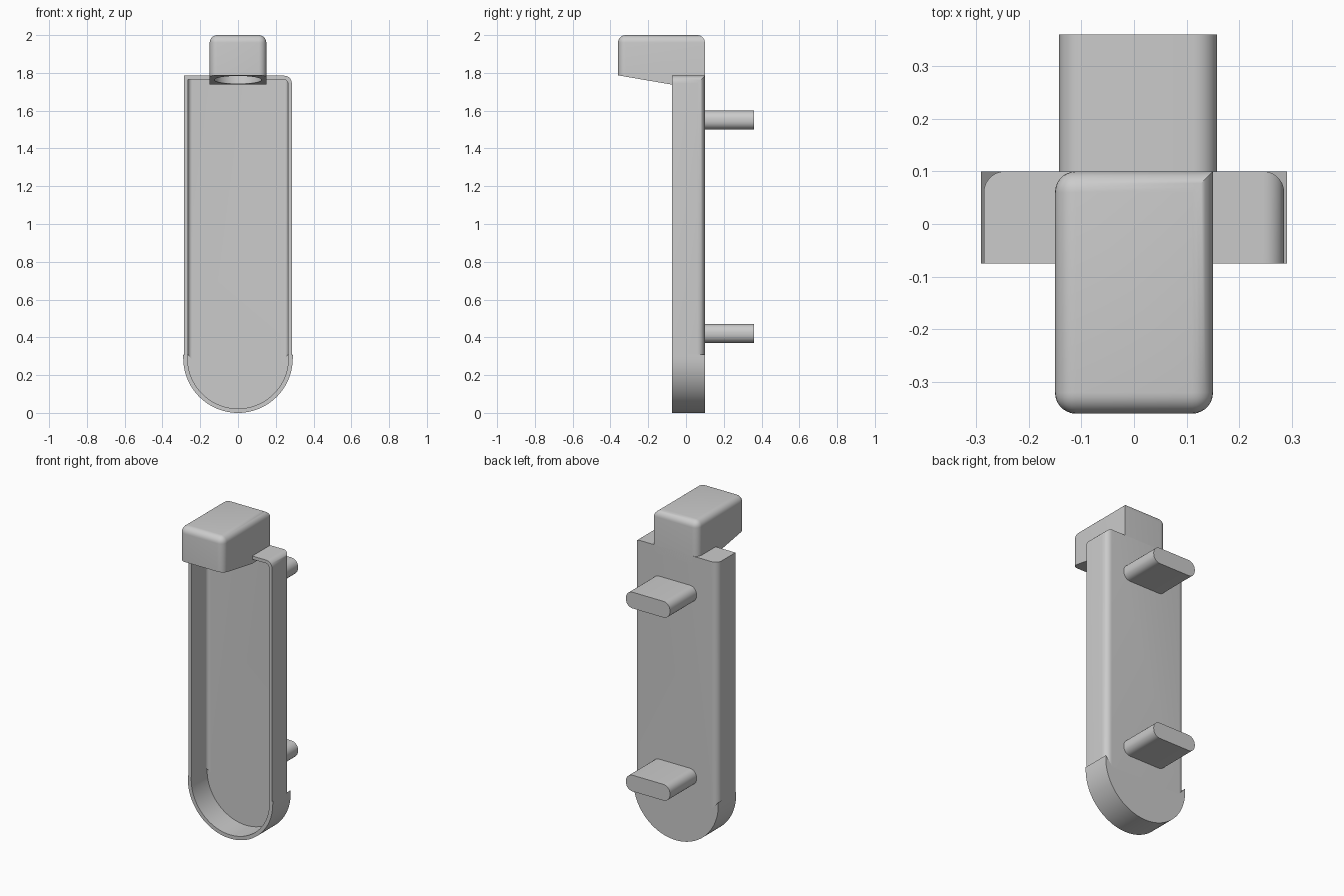
import bpy, bmesh, math

old = bpy.data.objects.get("Cube")
if old:
    bpy.data.objects.remove(old, do_unlink=True)

grey = bpy.data.materials.new("plain grey")
grey.use_nodes = True
GREY = (0.6, 0.6, 0.6, 1)
grey.diffuse_color = GREY
grey.node_tree.nodes["Principled BSDF"].inputs["Base Color"].default_value = GREY


def prism(name, points, axis, lo, hi, radius=0, rounded=None):
    """Extrude a profile along x or y and round the edges picked by a rule."""
    bm = bmesh.new()
    place = (lambda a, b: (lo, a, b)) if axis == "x" else (lambda a, b: (a, lo, b))
    face = bm.faces.new([bm.verts.new(place(a, b)) for a, b in points])
    out = bmesh.ops.extrude_face_region(bm, geom=[face])
    step = (hi - lo, 0, 0) if axis == "x" else (0, hi - lo, 0)
    moved = [v for v in out["geom"] if isinstance(v, bmesh.types.BMVert)]
    bmesh.ops.translate(bm, verts=moved, vec=step)
    if rounded:
        picked = [e for e in bm.edges
                  if rounded((e.verts[0].co + e.verts[1].co) / 2,
                             (e.verts[1].co - e.verts[0].co).normalized())]
        bmesh.ops.bevel(bm, geom=picked, offset=radius, segments=7,
                        profile=0.5, affect="EDGES", clamp_overlap=True)
    bmesh.ops.recalc_face_normals(bm, faces=bm.faces)
    mesh = bpy.data.meshes.new(name)
    bm.to_mesh(mesh)
    bm.free()
    mesh.materials.append(grey)
    obj = bpy.data.objects.new(name, mesh)
    bpy.context.collection.objects.link(obj)
    return obj


def activate(obj):
    bpy.ops.object.select_all(action="DESELECT")
    obj.select_set(True)
    bpy.context.view_layer.objects.active = obj


def combine(obj, other, operation):
    other.hide_render = True
    activate(obj)
    mod = obj.modifiers.new("combine", "BOOLEAN")
    mod.operation, mod.object, mod.solver = operation, other, "EXACT"
    bpy.ops.object.modifier_apply(modifier=mod.name)
    bpy.data.objects.remove(other, do_unlink=True)


def smooth(obj):
    activate(obj)
    bpy.ops.object.shade_smooth_by_angle(angle=math.radians(30))


def upright(name, half, top, front, back, radius):
    """Straight tray section: rounded back edges and one rounded top corner."""
    def rule(mid, way):
        back_side = abs(way.z) > 0.9 and mid.y > back - 0.01
        top_corner = abs(way.y) > 0.9 and mid.x > 0 and mid.z > top - 0.01
        return back_side or top_corner
    pts = [(-half, 0.25), (half, 0.25), (half, top), (-half, top)]
    return prism(name, pts, "y", front, back, radius, rule)


def round_end(name, radius, front, back):
    """Semicircular tray bottom with short shoulders that stop the fillets."""
    arc = [math.pi * (1 + i / 48) for i in range(49)]
    pts = [(-radius, 0.31)]
    pts += [(radius * math.cos(a), 0.29 + radius * math.sin(a)) for a in arc]
    pts += [(radius, 0.31), (radius - 0.045, 0.26), (0.045 - radius, 0.26)]
    return prism(name, pts, "y", front, back)


# Open tray with a round bottom
tray = upright("tray", 0.285, 1.785, -0.075, 0.1, 0.04)
combine(tray, round_end("tray_end", 0.29, -0.075, 0.1), "UNION")
combine(tray, upright("cavity", 0.264, 1.765, -0.2, 0.08, 0.022), "DIFFERENCE")
combine(tray, round_end("cavity_end", 0.267, -0.2, 0.08), "DIFFERENCE")
smooth(tray)


# Overhanging head with a sloping underside
def head_rule(mid, way):
    upright_edge = abs(way.z) > 0.9 and not (mid.x > 0 and mid.y > 0)
    return mid.z > 1.99 or upright_edge


profile = [(-0.36, 1.787), (-0.075, 1.738), (0.1, 1.738), (0.1, 2), (-0.36, 2)]
head = prism("head", profile, "x", -0.15, 0.15, 0.04, head_rule)

# Round recess in the underside
tilt = math.atan2(0.049, 0.285)
bpy.ops.mesh.primitive_cylinder_add(vertices=64, radius=0.125, depth=0.2,
                                    location=(0, -0.218, 1.7625),
                                    rotation=(-tilt, 0, 0))
recess = bpy.context.object
recess.data.materials.append(grey)
combine(head, recess, "DIFFERENCE")
smooth(head)

# Two flat pegs with rounded sides on the back
for label, height in (("upper", 1.55), ("lower", 0.42)):
    pts = [(-0.142, height - 0.05), (0.158, height - 0.05),
           (0.158, height + 0.05), (-0.142, height + 0.05)]
    peg = prism(label + "_peg", pts, "y", 0.09, 0.36, 0.045,
                lambda mid, way: abs(way.y) > 0.9)
    smooth(peg)
